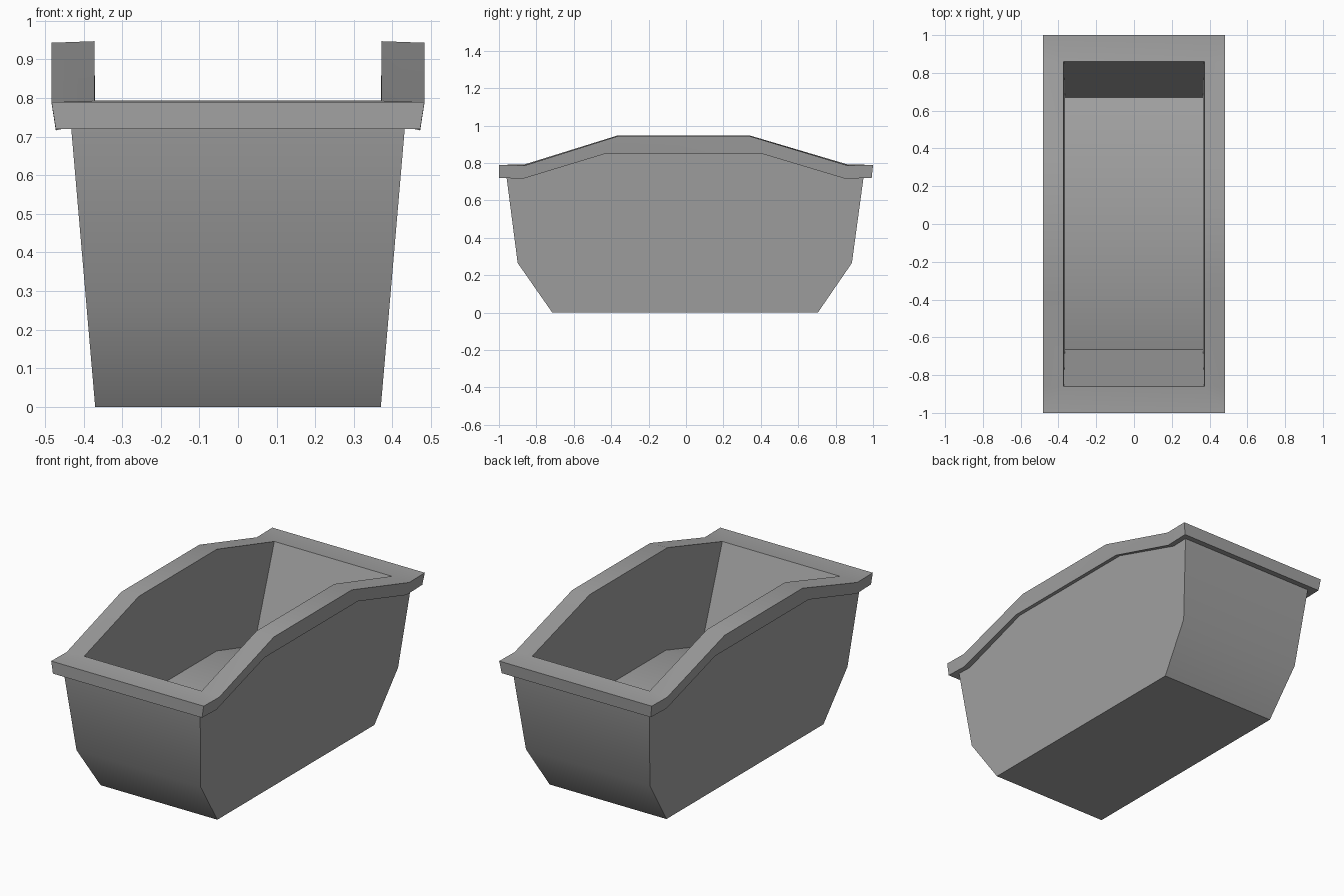
import bpy
import bmesh
import math

cube = bpy.data.objects.get("Cube")
if cube:
    bpy.data.objects.remove(cube, do_unlink=True)

# Single grey material
grey = bpy.data.materials.new("plain grey")
grey.use_nodes = True
colour = (0.36, 0.36, 0.36, 1)
grey.diffuse_color = colour
grey.node_tree.nodes["Principled BSDF"].inputs["Base Color"].default_value = colour


def ring(bm, stations, heights, width):
    """Closed loop: up the left side, back down the right side.
    heights = (end, shoulder, middle); width is a function of height."""
    end, shoulder, middle = heights
    zs = (end, shoulder, middle, middle, shoulder, end)
    left = [bm.verts.new((width(z), y, z)) for y, z in zip(stations, zs)]
    right = [bm.verts.new((-width(z), y, z)) for y, z in zip(stations, zs)]
    return left + right[::-1]


def bridge(bm, a, b):
    n = len(a)
    for i in range(n):
        j = (i + 1) % n
        bm.faces.new((a[i], a[j], b[j], b[i]))


def cap(bm, loop):
    for i in range(5):
        bm.faces.new((loop[i], loop[i + 1], loop[10 - i], loop[11 - i]))


def outer_width(z):
    return 0.37 + 0.086 * z


bm = bmesh.new()
rings = [
    # tapered outer body: base, shoulder, under the rim
    ring(bm, (-0.715, -0.65, -0.36, 0.34, 0.64, 0.705), (0, 0, 0), outer_width),
    ring(bm, (-0.90, -0.82, -0.40, 0.38, 0.81, 0.887), (0.265,) * 3, outer_width),
    ring(bm, (-0.96, -0.87, -0.435, 0.41, 0.85, 0.95), (0.728, 0.725, 0.855), outer_width),
    # rim: lower edge, upper edge, inner edge
    ring(bm, (-1, -0.87, -0.435, 0.41, 0.85, 0.993), (0.72, 0.716, 0.848), lambda z: 0.472),
    ring(bm, (-1, -0.86, -0.365, 0.34, 0.86, 1), (0.789, 0.787, 0.943), lambda z: 0.483),
    ring(bm, (-0.86, -0.86, -0.365, 0.34, 0.86, 0.86), (0.793, 0.793, 0.947), lambda z: 0.372),
    # raised inner floor that follows the rim
    ring(bm, (-0.665, -0.665, -0.34, 0.33, 0.67, 0.67), (0.27, 0.27, 0.37), lambda z: 0.366),
]
for lower, upper in zip(rings, rings[1:]):
    bridge(bm, lower, upper)
cap(bm, rings[0])
cap(bm, rings[-1])

# Merge the doubled inner corners and tidy normals
bmesh.ops.remove_doubles(bm, verts=bm.verts[:], dist=0.0005)
bmesh.ops.recalc_face_normals(bm, faces=bm.faces[:])
mesh = bpy.data.meshes.new("tub")
bm.to_mesh(mesh)
bm.free()
mesh.materials.append(grey)

tub = bpy.data.objects.new("tub", mesh)
bpy.context.collection.objects.link(tub)
bpy.ops.object.select_all(action='DESELECT')
tub.select_set(True)
bpy.context.view_layer.objects.active = tub
bpy.ops.object.shade_smooth_by_angle(angle=math.radians(30))
